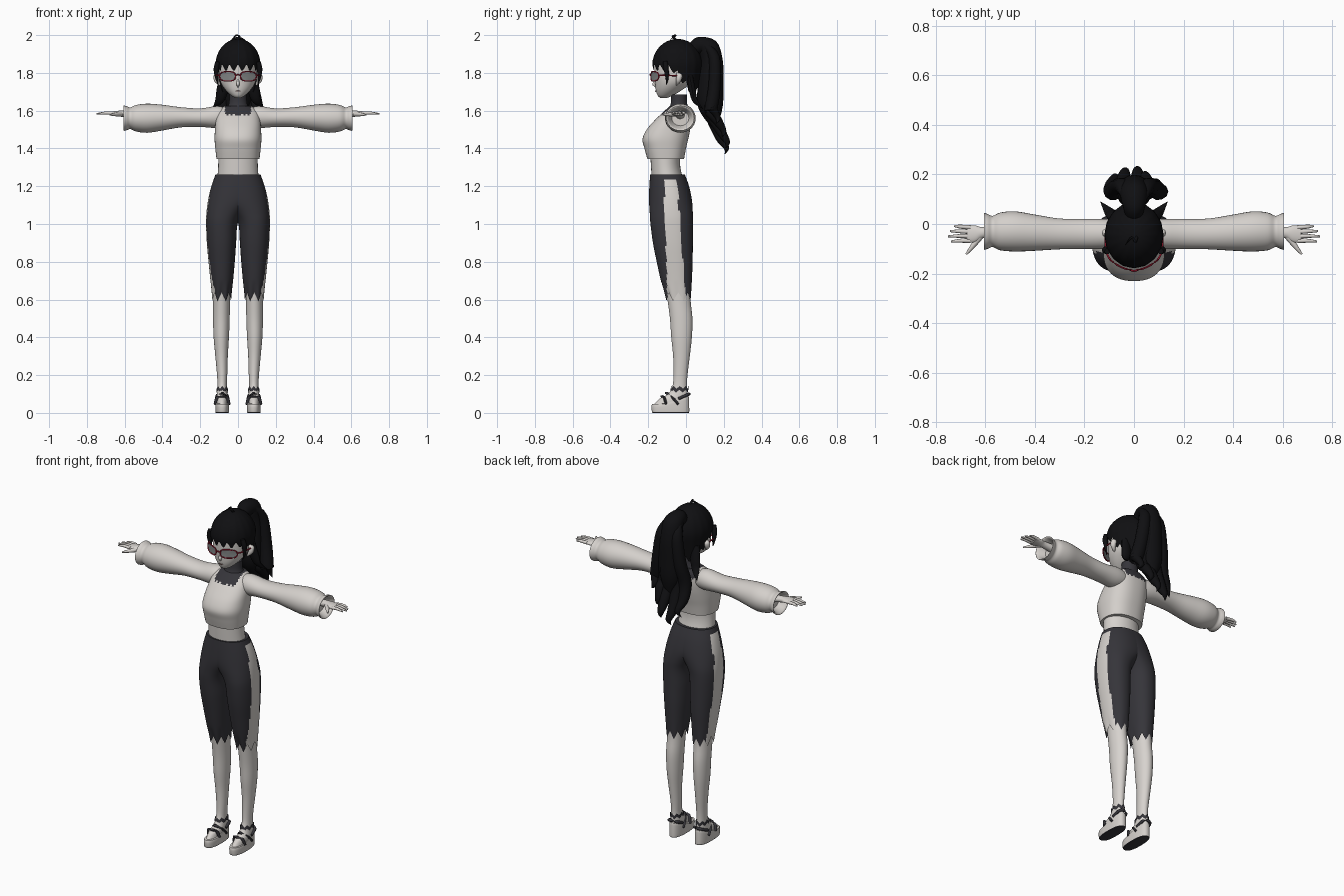
import bpy, bmesh, math
from mathutils import Vector

cube = bpy.data.objects.get("Cube")
if cube:
    bpy.data.objects.remove(cube)


def material(name, rgb):
    m = bpy.data.materials.new(name)
    m.use_nodes = True
    m.diffuse_color = (*rgb, 1)
    m.node_tree.nodes["Principled BSDF"].inputs["Base Color"].default_value = (*rgb, 1)
    return m


skin = material("pale skin", (.68, .65, .62))
cloth = material("off white cloth", (.66, .63, .6))
dark = material("charcoal cloth", (.036, .035, .042))
black = material("black hair", (.005, .005, .006))
red = material("red frame", (.35, .01, .03))
glass = material("grey lens", (.22, .23, .23))
lip = material("lip", (.3, .17, .16))


def finish(name, bm, mats, rule=None, pair=False):
    """Turn a bmesh into one object, or a left and right pair."""
    bmesh.ops.recalc_face_normals(bm, faces=bm.faces)
    for f in bm.faces:
        f.material_index = rule(f.calc_center_median()) if rule else 0
    for prefix in (("left_", "right_") if pair else ("",)):
        if prefix == "right_":
            for v in bm.verts:
                v.co.x *= -1
            bmesh.ops.reverse_faces(bm, faces=bm.faces)
        me = bpy.data.meshes.new(prefix + name)
        bm.to_mesh(me)
        me.shade_smooth()
        me.set_sharp_from_angle(angle=.9)
        for m in mats:
            me.materials.append(m)
        bpy.context.collection.objects.link(bpy.data.objects.new(prefix + name, me))
    bm.free()


def spline(rows, steps):
    """Catmull-Rom interpolation of rows of vectors."""
    out = []
    last = len(rows) - 1
    for k in range(last):
        quad = [rows[min(max(k + d, 0), last)] for d in (-1, 0, 1, 2)]
        for s in range(steps):
            t = s / steps
            out.append([b + ((c - a) * t + (2 * a - 5 * b + 4 * c - d) * t * t
                             + (3 * b - a - 3 * c + d) * t ** 3) * .5
                        for a, b, c, d in zip(*quad)])
    return out + [list(rows[-1])]


def loft(name, rings, mats, seg=32, power=2, steps=4, caps=True, warp=None, rule=None, pair=False):
    """Skin superellipse rings given as (centre, u, v)."""
    def soft(x):
        return math.copysign(abs(x) ** (2 / power), x)
    bm = bmesh.new()
    loops = []
    for c, u, v in spline(rings, steps):
        loop = []
        for i in range(seg):
            a = math.tau * i / seg
            co = c + u * soft(math.cos(a)) + v * soft(math.sin(a))
            if warp:
                warp(co, i)
            loop.append(bm.verts.new(co))
        loops.append(loop)
    for p, q in zip(loops, loops[1:]):
        for i in range(seg):
            j = (i + 1) % seg
            bm.faces.new((p[i], p[j], q[j], q[i]))
    if caps:
        bm.faces.new(loops[0])
        bm.faces.new(loops[-1])
    finish(name, bm, mats, rule, pair)


def level(z, x0, x1, y0, y1):
    return (Vector(((x0 + x1) / 2, (y0 + y1) / 2, z)),
            Vector(((x1 - x0) / 2, 0, 0)), Vector((0, (y1 - y0) / 2, 0)))


def body(z, half, y0, y1):
    return level(z, -half, half, y0, y1)


def across(x, y, z, ry, rz):
    return Vector((x, y, z)), Vector((0, ry, 0)), Vector((0, 0, rz))


def tube(name, path, radii, mat, flat=1, pair=False, seg=10):
    pts = [Vector(p) for p in path]
    rings = []
    for k, p in enumerate(pts):
        t = (pts[min(k + 1, len(pts) - 1)] - pts[max(k - 1, 0)]).normalized()
        ref = Vector((1, 0, 0)) if abs(t.x) < .8 else Vector((0, 1, 0))
        u = (ref - t * ref.dot(t)).normalized()
        rings.append((p, u * radii[k], t.cross(u) * radii[k] * flat))
    loft(name, rings, [mat], seg=seg, pair=pair)


def tooth(i, n):
    return abs(i % n - n / 2) / (n / 2)


# Torso: bare waist, cropped sweater with dark yoke, high collar
loft("waist", [body(1.22, .112, -.18, -.01), body(1.3, .105, -.185, -.03),
               body(1.38, .105, -.19, -.03)], [skin])
loft("sweater", [body(1.345, .114, -.205, -.01), body(1.4, .12, -.22, 0), body(1.45, .124, -.23, .012),
                 body(1.5, .122, -.208, .022), body(1.55, .118, -.165, .027),
                 body(1.595, .108, -.118, .024), body(1.625, .07, -.085, .012)],
     [cloth, dark], seg=64, power=2.4, steps=6,
     rule=lambda c: int(c.z > 1.572 + .4 * (abs(c.x) % .024) and abs(c.x) < .07))
loft("collar", [body(1.57, .075, -.11, .015), body(1.61, .06, -.092, .012),
                body(1.64, .048, -.08, .006), body(1.685, .045, -.078, .004)], [dark])

# Sleeves with gathered, open cuffs
loft("sleeve", [across(*r) for r in (
    (.05, -.04, 1.565, .05, .045), (.11, -.04, 1.566, .06, .058), (.2, -.04, 1.563, .06, .049),
    (.3, -.04, 1.565, .062, .053), (.4, -.035, 1.563, .073, .068), (.48, -.03, 1.56, .081, .077),
    (.54, -.03, 1.56, .076, .07), (.57, -.03, 1.56, .063, .057), (.59, -.03, 1.56, .07, .064),
    (.605, -.03, 1.56, .074, .066), (.598, -.03, 1.56, .064, .056), (.56, -.03, 1.56, .045, .04))],
     [cloth], pair=True)

# Hands
loft("palm", [across(.54, -.03, 1.575, .026, .022), across(.61, -.035, 1.583, .022, .017),
              across(.64, -.04, 1.585, .034, .014), across(.675, -.042, 1.585, .033, .01)], [skin], pair=True)
for k, (label, tip) in enumerate((("little", .725), ("ring", .743), ("middle", .75), ("index", .738))):
    y = -.014 - k * .018
    tube(label + "_finger", [(.66, y, 1.586), (.7, y * 1.05 + .004, 1.588), (tip, y * 1.15 + .008, 1.583)],
         [.009, .008, .004], skin, pair=True)
tube("thumb", [(.62, -.05, 1.582), (.65, -.088, 1.58), (.677, -.122, 1.578)], [.013, .01, .004], skin, pair=True)


# Cropped trousers with side stripe and ragged hem
def ragged(co, i):
    f = min(max((.7 - co.z) / .09, 0), 1)
    co.z += f * .045 * (tooth(i, 8) - .4)


def stripe(c):
    drop = 1.23 - c.z
    return int(c.x > .09 and drop > 0 and -.117 + drop * .03 < c.y < -.048 + drop * .075)


loft("trouser_leg", [level(*r) for r in (
    (1.26, -.11, .12, -.19, -.005), (1.2, -.12, .141, -.194, .016), (1.13, -.1, .158, -.196, .031),
    (1.06, -.03, .167, -.192, .036), (1.0, .002, .169, -.188, .036), (.9, .01, .165, -.175, .036),
    (.8, .017, .156, -.155, .035), (.7, .026, .146, -.133, .031), (.61, .034, .138, -.108, .027))],
     [dark, cloth], seg=64, power=2.2, steps=6, caps=False, warp=ragged, rule=stripe, pair=True)
loft("waistband", [body(1.245, .121, -.191, -.003), body(1.262, .119, -.19, -.005)], [dark], power=2.2)

# Bare legs and feet
loft("leg", [level(*r) for r in (
    (.72, .042, .134, -.115, .022), (.6, .043, .132, -.098, .024), (.5, .044, .132, -.085, .034),
    (.4, .048, .129, -.078, .031), (.3, .054, .12, -.068, .02), (.2, .057, .111, -.066, .008),
    (.14, .059, .109, -.072, .005), (.1, .056, .112, -.095, .01), (.075, .054, .115, -.14, .012),
    (.045, .054, .115, -.17, .012))], [skin], pair=True)


# Wedge sandals with straps
def wedge(co, i):
    if co.z > .03:
        co.z += max(0, co.y + .12) * .3


loft("wedge_sole", [level(0, .052, .116, -.174, .014), level(.004, .048, .119, -.18, .017),
                    level(.032, .047, .12, -.183, .017), level(.046, .049, .118, -.18, .015)],
     [cloth, dark], power=2.5, warp=wedge, rule=lambda c: int(c.z < .003), pair=True)


def ruffle(co, i):
    co.z += .014 * tooth(i, 4)


loft("ankle_strap", [level(.108, .052, .115, -.082, .012), level(.128, .052, .115, -.078, .012)],
     [dark], caps=False, warp=ruffle, pair=True)
for label, y_side, y_top, top in (("toe", -.105, -.125, .087), ("instep", -.04, -.102, .105)):
    tube(label + "_strap", [(.05, y_side, .045), (.06, (y_side + y_top) / 2, .08), (.084, y_top, top),
                            (.108, (y_side + y_top) / 2, .08), (.118, y_side, .045)],
         [.011] * 5, dark, flat=.6, pair=True)
tube("heel_strap", [(.053, -.04, .075), (.06, .005, .095), (.084, .016, .1), (.108, .005, .095),
                    (.115, -.04, .075)], [.008] * 5, dark, pair=True)

# Head and face
loft("head", [body(*r) for r in (
    (1.668, .014, -.137, -.1), (1.68, .036, -.15, -.07), (1.71, .067, -.16, -.02), (1.75, .092, -.164, .03),
    (1.8, .1, -.167, .055), (1.86, .1, -.165, .07), (1.92, .08, -.14, .05), (1.95, .04, -.1, 0))], [skin])
tube("nose", [(0, -.16, 1.765), (0, -.17, 1.74), (0, -.16, 1.725)], [.004, .009, .003], skin)
tube("mouth", [(-.014, -.159, 1.704), (0, -.162, 1.703), (.014, -.159, 1.704)], [.001, .003, .001], lip)
tube("ear", [(.098, -.045, 1.8), (.112, -.035, 1.785), (.112, -.04, 1.76), (.096, -.05, 1.735)],
     [.006, .016, .014, .004], skin, pair=True)


# Glasses: curved lens plates, rims, bridge and temples
def on_lens(a, scale=1):
    x = .055 + .042 * scale * math.copysign(abs(math.cos(a)) ** .7, math.cos(a))
    z = 1.782 + .025 * scale * math.copysign(abs(math.sin(a)) ** .8, math.sin(a))
    return x, -.186 + 4.5 * x * x, z


bm = bmesh.new()
hub = bm.verts.new(on_lens(0, 0))
edge = [bm.verts.new(on_lens(math.tau * i / 32)) for i in range(32)]
for i, v in enumerate(edge):
    bm.faces.new((hub, v, edge[(i + 1) % 32]))
finish("lens", bm, [glass], pair=True)
tube("lens_rim", [on_lens(math.tau * i / 20) for i in range(21)], [.0035] * 21, red, pair=True, seg=6)
tube("bridge", [(-.015, -.185, 1.786), (0, -.19, 1.79), (.015, -.185, 1.786)], [.004] * 3, red)
tube("temple", [(.096, -.144, 1.787), (.112, -.11, 1.787), (.116, -.04, 1.785)], [.004] * 3, red, pair=True)

# Hair cap: a dome whose ragged edge drops from the fringe to the nape
bm = bmesh.new()
count, rows, mid = 80, [], 1.842
for j in range(14):
    row = []
    for i in range(count):
        a = math.tau * i / count
        back = min(max((1 - math.cos(a) - .75) / .9, 0), 1)
        hem = 1.83 - .125 * back + .045 * (tooth(i, 5) - .6)
        if j < 9:
            phi = math.pi / 2 * (j + .15) / 8.15
            z, r = mid + .138 * math.cos(phi), math.sin(phi)
        else:
            z = mid + (hem - mid) * (j - 8) / 5
            r = 1 - 1.2 * max(0, mid - z)
        r *= 1 + .018 * tooth(i, 5)
        row.append(bm.verts.new((.117 * r * math.sin(a), -.045 - .131 * r * math.cos(a), z)))
    rows.append(row)
bm.faces.new(rows[0])
for p, q in zip(rows, rows[1:]):
    for i in range(count):
        bm.faces.new((p[i], p[i - 1], q[i - 1], q[i]))
finish("hair_cap", bm, [black])
tube("side_lock", [(.107, -.11, 1.86), (.115, -.105, 1.82), (.112, -.1, 1.77), (.104, -.105, 1.735)],
     [.012, .014, .008, .001], black, pair=True)
tube("nape_lock", [(.07, .02, 1.78), (.085, .035, 1.7), (.1, .05, 1.65), (.135, .09, 1.61)],
     [.03, .03, .022, .001], black, flat=.6, pair=True)
tube("cowlick", [(.01, -.05, 1.97), (.005, -.07, 1.995), (-.01, -.055, 1.998), (-.035, -.085, 1.975)],
     [.007, .006, .005, .001], black)

# Ponytail: gathered crown and hanging locks
tube("ponytail_crown", [(0, .02, 1.91), (0, .07, 1.945), (0, .115, 1.935), (0, .135, 1.86), (0, .13, 1.74),
                        (0, .13, 1.62), (0, .15, 1.52)],
     [.03, .045, .055, .06, .068, .065, .02], black, seg=20)
for k, (x, y, z) in enumerate(((-.085, .19, 1.42), (-.04, .215, 1.37), (.015, .22, 1.4),
                               (.05, .2, 1.46), (.1, .17, 1.53))):
    s = x * .5
    tube(f"ponytail_lock_{k + 1}", [(s * .6, .1, 1.95), (s, .15, 1.88), (s * 1.5, .15, 1.72), (x, .13, 1.6),
                                    (x * 1.05, y - .035, z + .09), (x * .9, y, z + .03), (x * 1.15, y - .01, z)],
         [.02, .034, .038, .038, .03, .016, .001], black, flat=.9)
